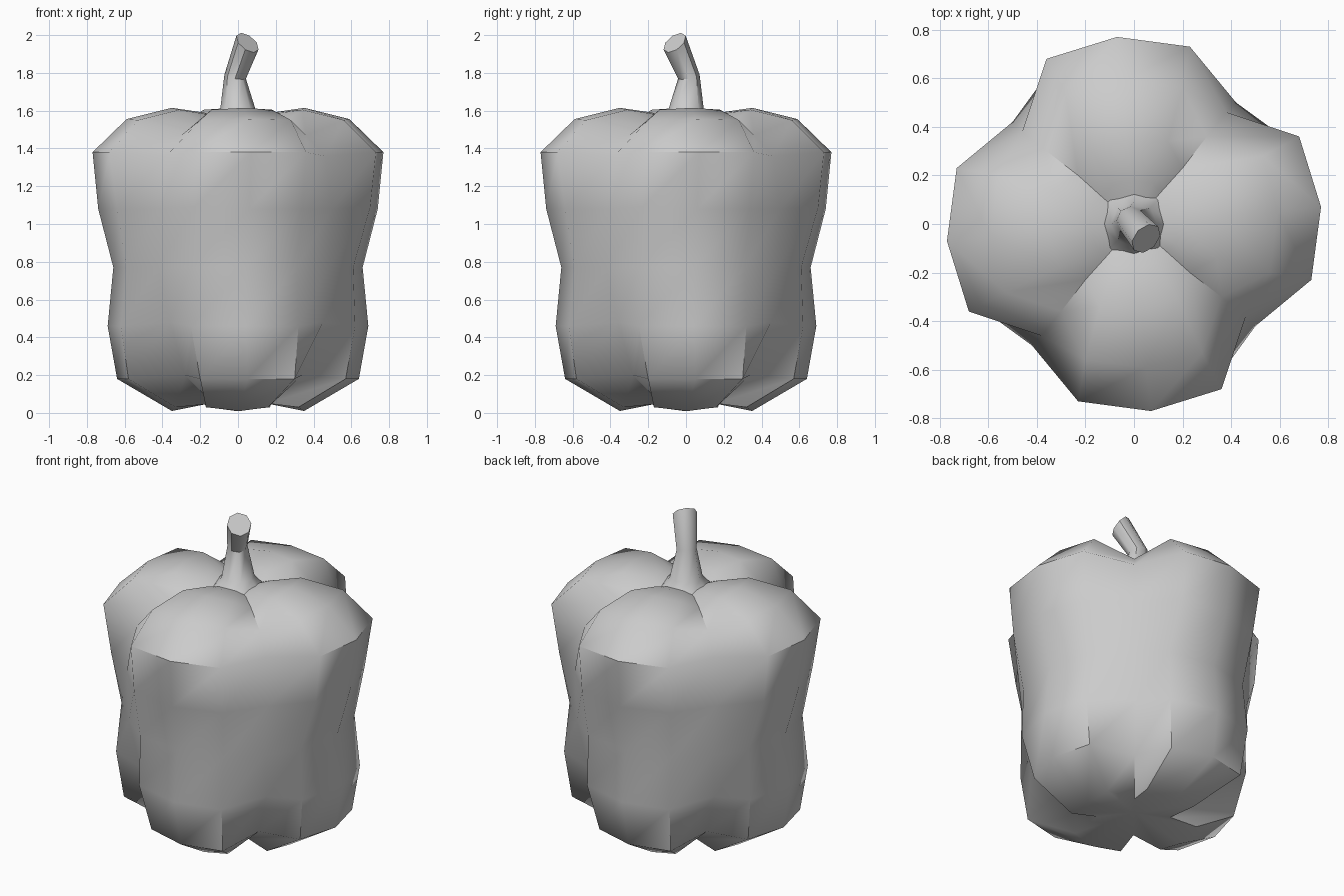
import bpy, bmesh, math
from mathutils import Vector, Matrix

cube = bpy.data.objects.get("Cube")
if cube:
    bpy.data.objects.remove(cube, do_unlink=True)

grey = bpy.data.materials.new("plain grey")
grey.use_nodes = True
colour = (0.6, 0.6, 0.6, 1)
grey.diffuse_color = colour
grey.node_tree.nodes["Principled BSDF"].inputs["Base Color"].default_value = colour


def finish(name, bm, angle):
    bmesh.ops.recalc_face_normals(bm, faces=bm.faces)
    mesh = bpy.data.meshes.new(name)
    bm.to_mesh(mesh)
    bm.free()
    mesh.materials.append(grey)
    ob = bpy.data.objects.new(name, mesh)
    bpy.context.collection.objects.link(ob)
    bpy.ops.object.select_all(action='DESELECT')
    ob.select_set(True)
    bpy.context.view_layer.objects.active = ob
    bpy.ops.object.shade_smooth_by_angle(angle=math.radians(angle))


def skin(bm, rings):
    for low, high in zip(rings, rings[1:]):
        n = len(low)
        for i in range(n):
            j = (i + 1) % n
            bm.faces.new((low[i], low[j], high[j], high[i]))


# Front lobe outline at each level: seam, right corner, middle, left corner
levels = [
    [(-.13, -.16, .05), (-.17, -.32, .03), (.01, -.35, .01), (.16, -.33, .03)],
    [(-.28, -.34, .20), (-.20, -.57, .18), (.05, -.64, .18), (.30, -.58, .18)],
    [(-.36, -.45, .48), (-.25, -.62, .46), (.04, -.69, .46), (.32, -.62, .46)],
    [(-.42, -.48, .77), (-.25, -.61, .77), (.04, -.66, .77), (.31, -.59, .77)],
    [(-.42, -.50, 1.08), (-.23, -.70, 1.09), (.06, -.74, 1.08), (.34, -.64, 1.08)],
    [(-.38, -.46, 1.36), (-.23, -.73, 1.38), (.07, -.77, 1.38), (.36, -.68, 1.38)],
    [(-.30, -.36, 1.47), (-.20, -.56, 1.55), (.05, -.59, 1.555), (.28, -.53, 1.55)],
    [(-.20, -.23, 1.54), (-.14, -.34, 1.605), (.03, -.35, 1.615), (.18, -.31, 1.605)],
    [(-.11, -.13, 1.55), (-.08, -.17, 1.58), (.01, -.18, 1.59), (.09, -.16, 1.58)],
]

# Body: the same lobe turned four times about the vertical axis
body = bmesh.new()
turns = [Matrix.Rotation(math.radians(90 * k), 3, 'Z') for k in range(4)]
rings = [[body.verts.new(t @ Vector(p)) for t in turns for p in level] for level in levels]
skin(body, rings)
for ring, z in ((rings[0], .08), (rings[-1], 1.53)):
    hub = body.verts.new((0, 0, z))
    for i, v in enumerate(ring):
        body.faces.new((v, ring[(i + 1) % len(ring)], hub))
finish("pepper_body", body, 50)

# Stem: eight-sided tube that flares at the base and bends to the front left
stem = bmesh.new()
sections = [((0, 0, 1.54), .15, 0), ((0, 0, 1.60), .095, 0),
            ((-.015, .015, 1.78), .058, 15), ((.05, -.06, 1.96), .07, 48)]
axis = Vector((1, 1, 0)).normalized()
loops = []
for centre, radius, tilt in sections:
    turn = Matrix.Rotation(math.radians(tilt), 3, axis)
    loops.append([stem.verts.new(Vector(centre) + turn @ Vector(
        (radius * math.cos(a * math.pi / 4), radius * math.sin(a * math.pi / 4), 0)))
        for a in range(8)])
skin(stem, loops)
stem.faces.new(loops[-1])
stem.faces.new(loops[0])
finish("stem", stem, 45)
